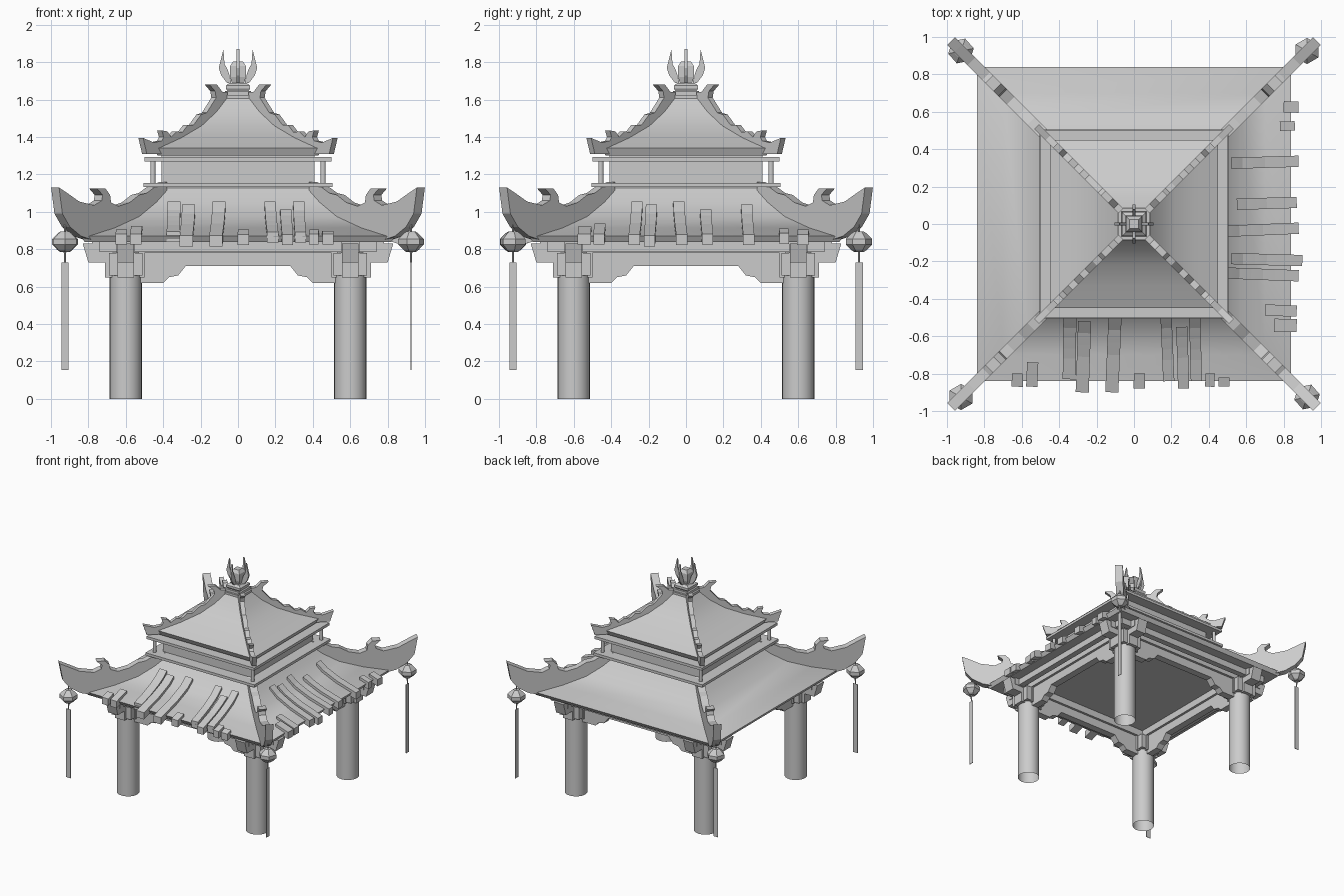
import bpy, bmesh, math, random
from mathutils import Matrix, Vector

random.seed(4)
if "Cube" in bpy.data.objects:
    bpy.data.objects.remove(bpy.data.objects["Cube"])

grey = bpy.data.materials.new("plain_grey")
grey.use_nodes = True
grey.diffuse_color = (0.6, 0.6, 0.6, 1)
grey.node_tree.nodes["Principled BSDF"].inputs["Base Color"].default_value = (0.6, 0.6, 0.6, 1)


def finish(bm, name, smooth=None, closed=True):
    if closed:
        bmesh.ops.recalc_face_normals(bm, faces=bm.faces[:])
    mesh = bpy.data.meshes.new(name)
    bm.to_mesh(mesh)
    bm.free()
    mesh.materials.append(grey)
    ob = bpy.data.objects.new(name, mesh)
    bpy.context.collection.objects.link(ob)
    if smooth:
        bpy.ops.object.select_all(action="DESELECT")
        ob.select_set(True)
        bpy.context.view_layer.objects.active = ob
        bpy.ops.object.shade_smooth_by_angle(angle=math.radians(smooth))
    return ob


def turn(quarter):
    return Matrix.Rotation(quarter * math.pi / 2, 4, "Z")


def box(bm, lo, hi, mat=Matrix()):
    size = Vector(hi) - Vector(lo)
    mid = (Vector(hi) + Vector(lo)) / 2
    bmesh.ops.create_cube(bm, size=1, matrix=mat @ Matrix.Translation(mid) @ Matrix.Diagonal((*size, 1)))


def plate(bm, outline, half, mat):
    """Extrude an outline in the local XZ plane to both sides of Y."""
    a, b = [[bm.verts.new(mat @ Vector((x, s * half, z))) for x, z in outline] for s in (-1, 1)]
    n = len(outline)
    for i in range(n):
        j = (i + 1) % n
        bm.faces.new((a[i], a[j], b[j], b[i]))
    bm.faces.new(a[::-1])
    bm.faces.new(b)


def lathe(bm, profile, sides, mat=Matrix(), caps=True, start=0.0):
    """Stack rings of (radius, z); closed at both ends when caps is set."""
    rings = []
    for r, z in profile:
        angles = [start + 2 * math.pi * i / sides for i in range(sides)]
        rings.append([bm.verts.new(mat @ Vector((r * math.cos(t), r * math.sin(t), z))) for t in angles])
    for lo, hi in zip(rings, rings[1:]):
        for i in range(sides):
            j = (i + 1) % sides
            bm.faces.new((lo[i], lo[j], hi[j], hi[i]))
    if caps:
        bm.faces.new(rings[0][::-1])
        bm.faces.new(rings[-1])


def square_stack(name, profile, smooth=None):
    bm = bmesh.new()
    lathe(bm, [(h * math.sqrt(2), z) for h, z in profile], 4, start=math.pi / 4)
    return finish(bm, name, smooth)


CORNERS = [(-1, -1), (1, -1), (1, 1), (-1, 1)]

# Columns: open tubes
bm = bmesh.new()
for sx, sy in CORNERS:
    lathe(bm, [(0.086, 0), (0.086, 0.8)], 24, Matrix.Translation((0.6 * sx, 0.6 * sy, 0)), caps=False)
finish(bm, "columns", 40, closed=False)

# Beams with scalloped aprons
bm = bmesh.new()
half_apron = [(0.56, 0.78), (0.56, 0.62), (0.4, 0.62), (0.37, 0.65), (0.32, 0.66), (0.28, 0.71)]
apron = half_apron + [(-x, z) for x, z in reversed(half_apron)]
for q in range(4):
    plate(bm, apron, 0.03, turn(q) @ Matrix.Translation((0, -0.6, 0)))
    box(bm, (-0.78, -0.65, 0.78), (0.78, -0.55, 0.838), turn(q))
    box(bm, (-0.74, -0.74, 0.785), (0.74, -0.69, 0.84), turn(q))
finish(bm, "beams")

# Stepped bracket arms crossing at every column
bm = bmesh.new()
arm = [(0.5, 0.65), (0.71, 0.65), (0.71, 0.73), (0.8, 0.73), (0.83, 0.83), (0.5, 0.83)]
for q in range(4):
    for s in (-1, 1):
        flip = Matrix.Diagonal((s, 1, 1, 1))
        plate(bm, arm, 0.045, turn(q) @ flip @ Matrix.Translation((0, -0.6, 0)))
    box(bm, (0.51, -0.69, 0.66), (0.69, -0.51, 0.78), turn(q))
finish(bm, "bracket_arms")

# Lower roof
SLOPE = [(0.84, 0.87), (0.7, 0.915), (0.57, 0.975), (0.48, 1.05), (0.4, 1.14)]
square_stack("lower_roof", [(0.82, 0.838)] + SLOPE, 30)


def slope_z(d):
    """Height of the lower roof at distance d from the centre."""
    pts = [(0.98, 0.825)] + SLOPE
    for (d0, z0), (d1, z1) in zip(pts, pts[1:]):
        if d >= d1:
            return z0 + (z1 - z0) * (d - d0) / (d1 - d0)
    return pts[-1][1]


# Surviving tile strips, on the front and one side: offset, width, upper end, lower end
FRONT = [(-0.62, 0.06, 0.8, 0.87), (-0.54, 0.06, 0.74, 0.87), (-0.345, 0.07, 0.5, 0.83),
         (-0.27, 0.07, 0.52, 0.9), (-0.11, 0.07, 0.5, 0.9), (0.03, 0.06, 0.8, 0.88),
         (0.18, 0.06, 0.5, 0.84), (0.26, 0.06, 0.55, 0.88), (0.33, 0.06, 0.5, 0.84),
         (0.41, 0.05, 0.8, 0.87), (0.48, 0.06, 0.82, 0.87)]
SIDE = [(-0.54, 0.07, 0.75, 0.87), (-0.46, 0.06, 0.7, 0.87), (-0.27, 0.06, 0.5, 0.88),
        (-0.19, 0.06, 0.52, 0.9), (-0.03, 0.06, 0.5, 0.88), (0.11, 0.06, 0.55, 0.87),
        (0.33, 0.06, 0.52, 0.88), (0.52, 0.05, 0.78, 0.86), (0.63, 0.06, 0.8, 0.88)]
bm = bmesh.new()
for q, strips in ((0, FRONT), (1, SIDE)):
    for off, width, top, end in strips:
        ds = [top + (end - top) * i / 6 for i in range(7)]
        outline = [(d, slope_z(d) + 0.022) for d in ds] + [(d, slope_z(d) - 0.035) for d in reversed(ds)]
        pivot = Matrix.Translation((off, -0.7, 0))
        yaw = pivot @ Matrix.Rotation(random.uniform(-0.05, 0.05), 4, "Z") @ pivot.inverted()
        plate(bm, outline, width / 2, turn(q) @ yaw @ Matrix.Translation((off, 0, 0)) @ turn(-1))
finish(bm, "roof_tiles")

# Gallery between the roofs
bm = bmesh.new()
box(bm, (-0.41, -0.41, 1.1), (0.41, 0.41, 1.31))
finish(bm, "upper_wall")
bm = bmesh.new()
for z, h in ((1.133, 0.505), (1.27, 0.5)):
    for q in range(4):
        box(bm, (-h, -h, z), (h, -h + 0.1, z + 0.022), turn(q))
finish(bm, "gallery_rails")
bm = bmesh.new()
for sx, sy in CORNERS:
    lathe(bm, [(0.014, 1.14), (0.014, 1.28)], 8, Matrix.Translation((0.455 * sx, 0.455 * sy, 0)))
finish(bm, "gallery_posts", 50)

# Upper roof and stepped cap
square_stack("upper_roof", [(0.43, 1.3), (0.45, 1.34), (0.33, 1.395), (0.22, 1.46), (0.14, 1.535), (0.075, 1.62)], 30)
square_stack("roof_cap", [(0.085, 1.6), (0.085, 1.625), (0.07, 1.625), (0.07, 1.645), (0.055, 1.645),
                          (0.065, 1.66), (0.065, 1.675), (0.045, 1.69)])
square_stack("finial_core", [(0.03, 1.68), (0.042, 1.72), (0.042, 1.78), (0.025, 1.805)])

# Finial flames
bm = bmesh.new()
flame = [(0.035, 1.685), (0.06, 1.69), (0.09, 1.73), (0.103, 1.77), (0.078, 1.87), (0.072, 1.79),
         (0.055, 1.76), (0.045, 1.73)]
for q in range(4):
    plate(bm, flame, 0.007, turn(q))
finish(bm, "finial_flames")


def hip_ridges(name, outline, half):
    """Upright plates running out along the four diagonals."""
    bm = bmesh.new()
    for q in range(4):
        mat = turn(q) @ Matrix.Rotation(math.pi / 4, 4, "Z") @ Matrix.Diagonal((math.sqrt(2), 1, 1, 1))
        plate(bm, outline, half, mat)
    finish(bm, name)


# Curled hip ridges
hip_ridges("lower_ridges", [
    (0.978, 1.13), (0.94, 1.105), (0.87, 1.055), (0.79, 1.035), (0.75, 1.06), (0.745, 1.09), (0.775, 1.125),
    (0.73, 1.125), (0.705, 1.09), (0.7, 1.05), (0.66, 1.03), (0.6, 1.05), (0.55, 1.09), (0.51, 1.1),
    (0.47, 1.13), (0.4, 1.16), (0.4, 1.08), (0.57, 0.95), (0.8, 0.85), (0.86, 0.87), (0.92, 0.92), (0.96, 0.99)], 0.03)
hip_ridges("upper_ridges", [
    (0.52, 1.395), (0.46, 1.37), (0.42, 1.38), (0.41, 1.4), (0.42, 1.435), (0.39, 1.43), (0.37, 1.4),
    (0.34, 1.43), (0.31, 1.425), (0.28, 1.465), (0.25, 1.465), (0.21, 1.52), (0.18, 1.53), (0.13, 1.61),
    (0.135, 1.645), (0.165, 1.68), (0.125, 1.68), (0.095, 1.64), (0.07, 1.64), (0.07, 1.58), (0.2, 1.45),
    (0.42, 1.31), (0.5, 1.31)], 0.018)

# Hanging lanterns with cords and tall paper streamers
bm = bmesh.new()
cords = bmesh.new()
streamers = bmesh.new()
for sx, sy in CORNERS:
    at = Matrix.Translation((0.925 * sx, 0.925 * sy, 0))
    lathe(bm, [(0.025, 0.785), (0.04, 0.795), (0.07, 0.825), (0.07, 0.855), (0.04, 0.885), (0.025, 0.895)],
          6, at, start=math.pi / 6 if sx * sy > 0 else 0.2)
    lathe(cords, [(0.005, 0.73), (0.007, 0.79), (0.004, 0.95)], 6, at)
    w = (0.02, 0.002) if sx < 0 else (0.002, 0.02)
    box(streamers, (-w[0], -w[1], 0.155), (w[0], w[1], 0.73), at)
finish(bm, "lanterns")
finish(cords, "lantern_cords")
finish(streamers, "paper_streamers")
